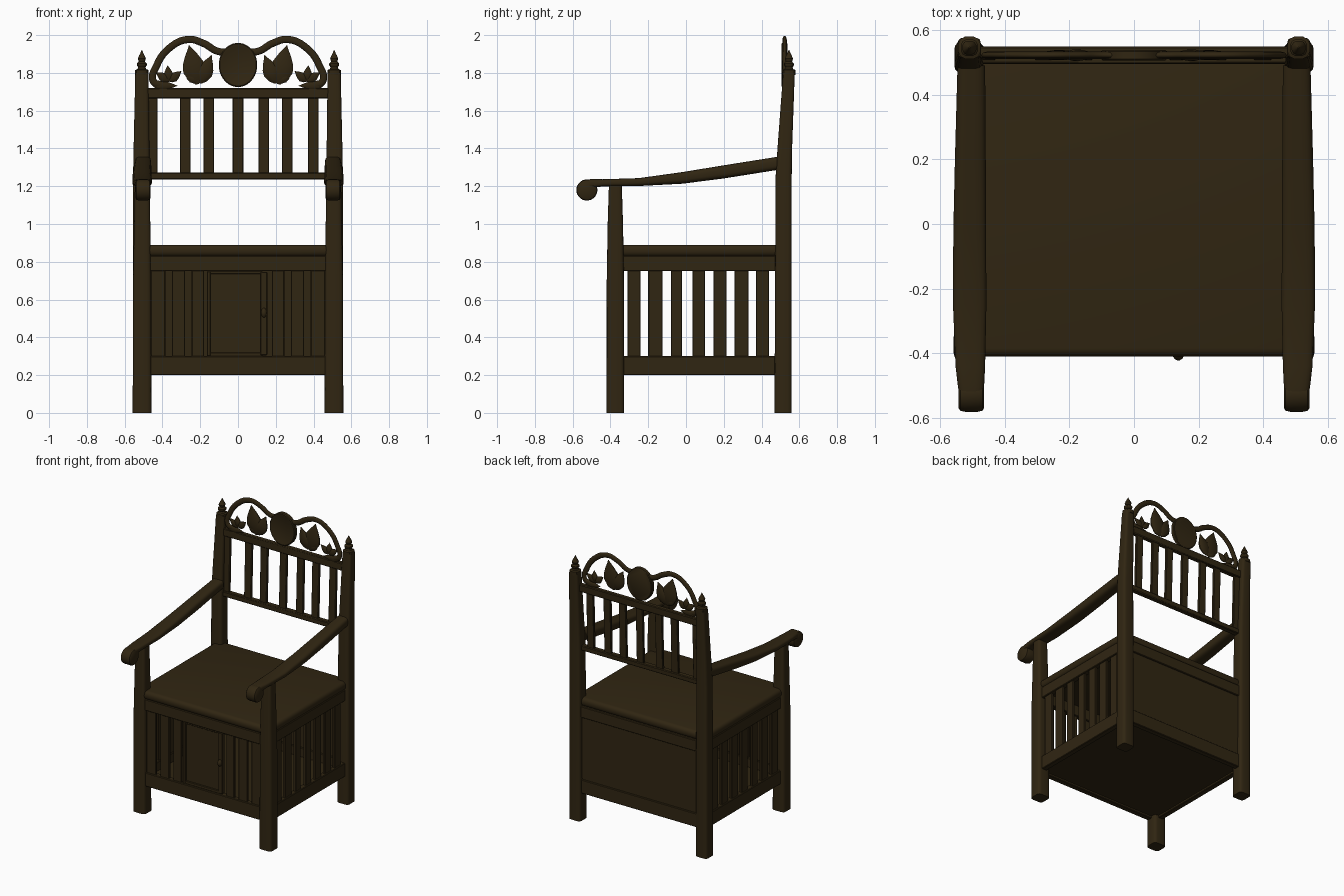
import bpy, bmesh, math
from mathutils import Matrix, Vector

if "Cube" in bpy.data.objects:
    bpy.data.objects.remove(bpy.data.objects["Cube"])

wood = bpy.data.materials.new("dark_stained_wood")
wood.diffuse_color = (0.030, 0.019, 0.006, 1)
wood.use_nodes = True
wood.node_tree.nodes["Principled BSDF"].inputs["Base Color"].default_value = wood.diffuse_color


def finish(obj, angle=35):
    obj.data.materials.clear()
    obj.data.materials.append(wood)
    bpy.ops.object.select_all(action='DESELECT')
    obj.select_set(True)
    bpy.context.view_layer.objects.active = obj
    bpy.ops.object.shade_smooth_by_angle(angle=math.radians(angle))
    return obj


def to_object(name, bm):
    bmesh.ops.recalc_face_normals(bm, faces=bm.faces)
    me = bpy.data.meshes.new(name)
    bm.to_mesh(me)
    bm.free()
    obj = bpy.data.objects.new(name, me)
    bpy.context.collection.objects.link(obj)
    return finish(obj)


def box(name, x, y, z, bevel=0.004, segments=1, shear=0.0):
    """Box from (min, max) ranges; shear leans it backwards with height."""
    bm = bmesh.new()
    bmesh.ops.create_cube(bm, size=1)
    for v in bm.verts:
        v.co = Vector([r[0] + (c + .5) * (r[1] - r[0]) for c, r in zip(v.co, (x, y, z))])
        v.co.y += shear * (v.co.z - 1.25)
    if bevel:
        bmesh.ops.bevel(bm, geom=bm.edges[:], offset=bevel, segments=segments,
                        profile=.5, affect='EDGES')
    return to_object(name, bm)


def loft(name, stations, n=16, power=0.5, matrix=Matrix()):
    """Superellipse sections (t, centre u, centre v, half u, half v) joined along t."""
    bm = bmesh.new()
    rings = []
    for t, cu, cv, hu, hv in stations:
        ring = []
        for i in range(n):
            a = 2 * math.pi * (i + .5) / n
            c, s = math.cos(a), math.sin(a)
            ring.append(bm.verts.new(matrix @ Vector((
                cu + hu * math.copysign(abs(c) ** power, c),
                cv + hv * math.copysign(abs(s) ** power, s), t))))
        rings.append(ring)
    for a, b in zip(rings, rings[1:]):
        for i in range(n):
            j = (i + 1) % n
            bm.faces.new((a[i], a[j], b[j], b[i]))
    bm.faces.new(rings[0])
    bm.faces.new(rings[-1])
    return to_object(name, bm)


def leaf(name, x, z, length, width, tilt, thick=0.012):
    """Pointed flat leaf starting at (x, z); tilt in degrees from upright."""
    m = Matrix.Translation((x, 0.522, z)) @ Matrix.Rotation(math.radians(tilt), 4, 'Y')
    shape = [(0, .15), (.15, .7), (.35, 1), (.55, .9), (.75, .55), (.9, .22), (1, .03)]
    loft(name, [(t * length, 0, 0, w * width / 2, w * thick) for t, w in shape], 12, 1, m)


# Posts, finials and arms, once per side
swap = Matrix(((1, 0, 0, 0), (0, 0, 1, 0), (0, 1, 0, 0), (0, 0, 0, 1)))
finial = [(1.79, .036), (1.815, .036), (1.82, .024), (1.83, .02), (1.84, .027), (1.85, .027),
          (1.86, .017), (1.875, .022), (1.89, .016), (1.905, .008), (1.92, .002)]
for s, side in ((-1, "left"), (1, "right")):
    loft(side + "_back_post", [(0, s * .509, .514, .047, .046), (1.25, s * .511, .517, .045, .043),
                               (1.40, s * .511, .523, .042, .039), (1.80, s * .509, .545, .035, .031)],
         16, .4)
    loft(side + "_finial", [(z, s * .509, .545, r, r) for z, r in finial], 12, .8)
    loft(side + "_front_leg", [(0, s * .508, -.374, .05, .047), (.7, s * .508, -.374, .048, .046),
                               (1.0, s * .507, -.374, .043, .041), (1.22, s * .507, -.374, .039, .034)],
         16, .4)
    loft(side + "_arm", [(-.54, s * .503, 1.205, .036, .028), (-.50, s * .504, 1.214, .041, .024),
                         (-.44, s * .506, 1.218, .046, .019), (-.25, s * .508, 1.222, .052, .021),
                         (-.02, s * .508, 1.244, .051, .031), (.20, s * .506, 1.276, .048, .035),
                         (.49, s * .503, 1.322, .043, .035)], 20, .6, swap)
    # Scroll under the arm end
    across = Matrix(((0, 0, 1, 0), (1, 0, 0, 0), (0, 1, 0, 0), (0, 0, 0, 1)))
    loft(side + "_arm_scroll", [(s * .503 + d, -.525, 1.18, r, r) for d, r in
                                ((-.040, .044), (-.034, .053), (-.02, .056), (.02, .056),
                                 (.034, .053), (.040, .044))], 24, 1, across)

    # Side frame and slats
    x = sorted((s * .49, s * .53))
    for part, z in (("lower", (.20, .30)), ("upper", (.75, .832))):
        box(f"{side}_{part}_side_rail", x, (-.35, .49), z)
    x = sorted((s * .50, s * .52))
    for a, b in ((-.31, -.24), (-.20, -.125), (-.08, -.02), (.035, .10),
                 (.145, .215), (.257, .33), (.37, .44)):
        box(side + "_side_slat", x, (a, b), (.29, .76), .003)

# Cushioned-edge seat board, floor and rails
box("seat", (-.535, .535), (-.41, .535), (.828, .89), .026, 4)
box("floor", (-.50, .50), (-.38, .52), (.215, .235), 0)
for part, z in (("lower", (.20, .30)), ("upper", (.75, .832))):
    box(part + "_front_rail", (-.48, .48), (-.405, -.365), z)
    box(part + "_back_rail", (-.48, .48), (.50, .54), z)
box("back_panel", (-.48, .48), (.51, .53), (.29, .76), 0)

# Front slats, mirrored around the door
for s in (-1, 1):
    for a, b in ((.385, .46), (.28, .35), (.18, .245)):
        box("front_slat", sorted((s * a, s * b)), (-.395, -.375), (.29, .76), .003)

# Door with frame and knob
box("door_panel", (-.145, .15), (-.385, -.375), (.305, .745), 0)
box("door_left_stile", (-.165, -.145), (-.40, -.375), (.30, .75), .003)
box("door_right_stile", (.12, .155), (-.40, -.375), (.305, .745), .003)
box("door_top_edge", (-.15, .13), (-.395, -.375), (.735, .75), .002)
box("door_bottom_edge", (-.15, .13), (-.395, -.375), (.30, .32), .002)
loft("door_handle", [(z, .137, -.405, r, r) for z, r in
                     ((.505, .004), (.512, .012), (.53, .017), (.548, .012), (.555, .004))], 12, 1)

# Backrest rails and slats, leaning slightly
lean = 0.03
box("backrest_lower_rail", (-.48, .48), (.495, .535), (1.235, 1.272), .005, 1, lean)
box("backrest_upper_rail", (-.485, .485), (.50, .535), (1.665, 1.72), .005, 1, lean)
for x in (-.455, -.28, -.155, 0, .137, .26, .398):
    box("backrest_slat", (x - .028, x + .028), (.507, .527), (1.26, 1.68), .003, 1, lean)

# Crest: scrolled ribbon, leaves and central medallion
ribbon = [(-.40, 1.735), (-.448, 1.755), (-.43, 1.84), (-.365, 1.93), (-.265, 1.977),
          (-.18, 1.955), (-.11, 1.915), (-.05, 1.91), (0, 1.91)]
for s, side in ((-1, "right"), (1, "left")):
    cu = bpy.data.curves.new(side + "_crest_ribbon", 'CURVE')
    cu.dimensions = '3D'
    cu.bevel_depth, cu.bevel_resolution, cu.resolution_u = .019, 2, 6
    cu.use_fill_caps = True
    sp = cu.splines.new('BEZIER')
    sp.bezier_points.add(len(ribbon) - 1)
    for p, (x, z) in zip(sp.bezier_points, ribbon):
        p.co = (s * x, 0, z)
        p.handle_left_type = p.handle_right_type = 'AUTO'
    obj = bpy.data.objects.new(cu.name, cu)
    obj.location.y, obj.scale.y = .522, .6
    bpy.context.collection.objects.link(obj)
    bpy.ops.object.select_all(action='DESELECT')
    obj.select_set(True)
    bpy.context.view_layer.objects.active = obj
    bpy.ops.object.convert(target='MESH')
    finish(bpy.context.object, 50)

    # Large leaves, small flower and base mound
    leaf(side + "_large_leaf", s * -.215, 1.74, .21, .125, s * -12, .016)
    leaf(side + "_inner_leaf", s * -.20, 1.745, .16, .09, s * 22, .018)
    leaf(side + "_lower_leaf", s * -.21, 1.75, .10, .06, s * -50)
    for tilt in (-55, -5, 50):
        leaf(side + "_flower_petal", s * -.365, 1.755, .085, .05, s * tilt)
    leaf(side + "_base_mound", s * -.45, 1.732, .13, .05, s * 90)

loft("crest_medallion", [(y, 0, 1.842, r * .102, r * .117) for y, r in
                         ((.508, .82), (.505, .88), (.505, .95), (.510, 1), (.534, 1), (.538, .95))],
     32, 1, swap)
